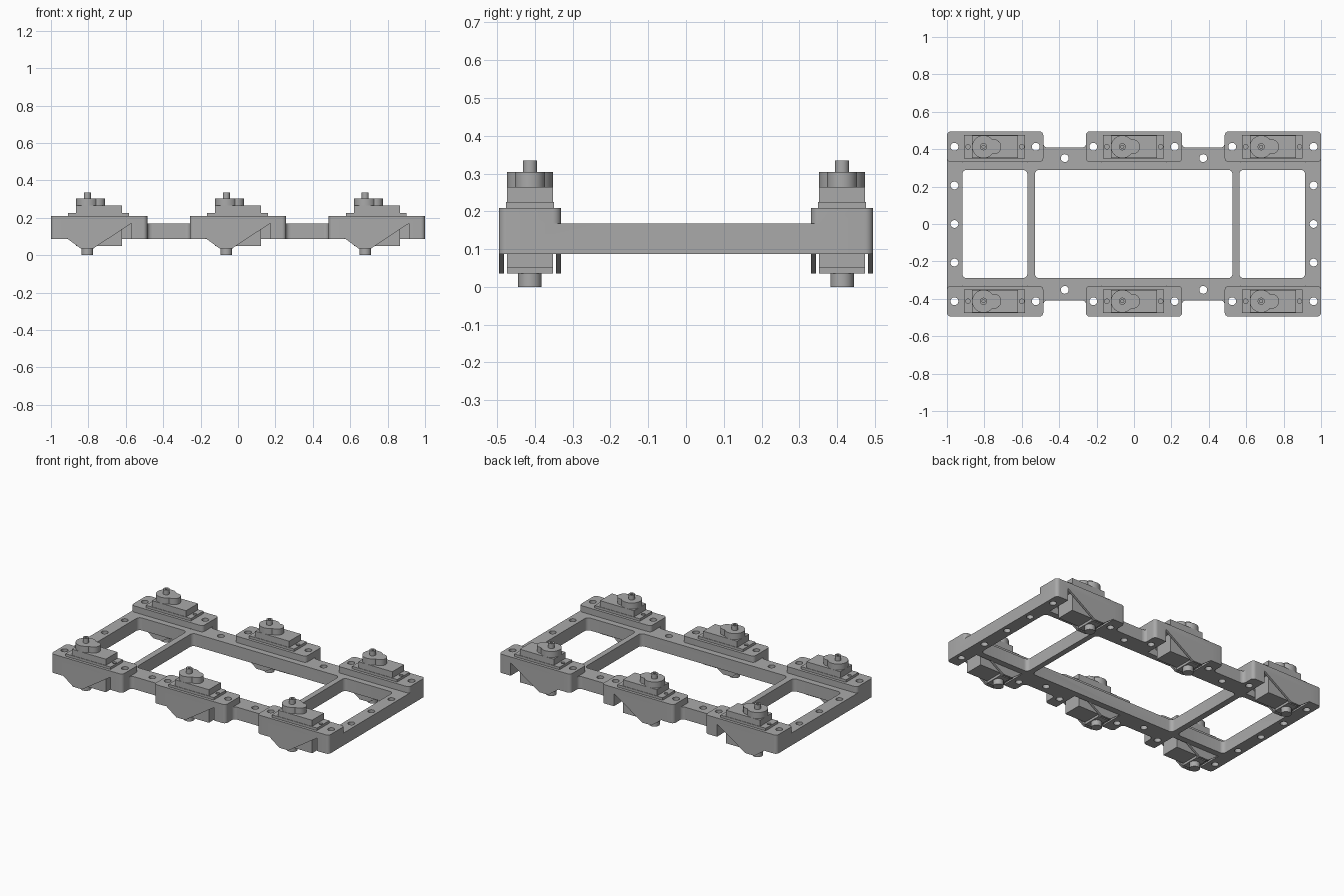
import bpy, bmesh, math

if "Cube" in bpy.data.objects:
    bpy.data.objects.remove(bpy.data.objects["Cube"])

grey = bpy.data.materials.new("mid grey")
grey.use_nodes = True
COLOUR = (0.40, 0.40, 0.40, 1)
grey.diffuse_color = COLOUR
grey.node_tree.nodes["Principled BSDF"].inputs["Base Color"].default_value = COLOUR

STATIONS = (0, 0.7425, 1.485)   # offsets of the three mounts along x
ROW = 0.413                     # y of the mount rows
SHAFT_X = -0.805                # output shaft of the first servo
BASE, RAIL, PAD = 0.087, 0.168, 0.209


def arc(cx, cy, r, start, end, n):
    return [(cx + r * math.cos(math.radians(start + (end - start) * i / n)),
             cy + r * math.sin(math.radians(start + (end - start) * i / n))) for i in range(n + 1)]


def circle(cx, cy, r, n=32):
    return arc(cx, cy, r, 0, 360, n)[:-1]


def rect(x0, x1, y0, y1, r=0):
    if not r:
        return [(x0, y0), (x1, y0), (x1, y1), (x0, y1)]
    return (arc(x1 - r, y1 - r, r, 0, 90, 6) + arc(x0 + r, y1 - r, r, 90, 180, 6)
            + arc(x0 + r, y0 + r, r, 180, 270, 6) + arc(x1 - r, y0 + r, r, 270, 360, 6))


def prism(bm, pts, lo, hi, along_y=False):
    """Extrude an outline along z, or an x-z outline along y."""
    place = (lambda a, b, h: (a, h, b)) if along_y else (lambda a, b, h: (a, b, h))
    low = [bm.verts.new(place(a, b, lo)) for a, b in pts]
    high = [bm.verts.new(place(a, b, hi)) for a, b in pts]
    faces = [bm.faces.new(low[::-1]), bm.faces.new(high)]
    for i in range(len(pts)):
        j = (i + 1) % len(pts)
        faces.append(bm.faces.new((low[i], low[j], high[j], high[i])))
    bmesh.ops.recalc_face_normals(bm, faces=faces)


def build(name, prisms):
    bm = bmesh.new()
    for p in prisms:
        prism(bm, *p)
    mesh = bpy.data.meshes.new(name)
    bm.to_mesh(mesh)
    bm.free()
    mesh.materials.append(grey)
    obj = bpy.data.objects.new(name, mesh)
    bpy.context.collection.objects.link(obj)
    return obj


def combine(obj, *steps):
    """Apply boolean steps, then drop the helpers."""
    for operation, helper in steps:
        helper.hide_render = True
        mod = obj.modifiers.new(operation, "BOOLEAN")
        mod.operation, mod.object, mod.solver = operation, helper, "EXACT"
    bpy.context.view_layer.update()
    result = bpy.data.meshes.new_from_object(obj.evaluated_get(bpy.context.evaluated_depsgraph_get()))
    obj.modifiers.clear()
    obj.data = result
    result.name = obj.name
    for _, helper in steps:
        bpy.data.objects.remove(helper)


# Frame plate with raised mounting pads
frame = build("frame", [(rect(-1, 1, -0.408, 0.408), BASE, RAIL)])
pads = build("pads", [(rect(-1 + dx, -0.485 + dx, s * ROW - 0.0825, s * ROW + 0.0825, 0.022), BASE, PAD)
                      for dx in STATIONS for s in (-1, 1)])

# Windows, bolt holes and servo pockets
windows = [(rect(x0, x1, -0.29, 0.29, 0.025), 0, 0.3)
           for x0, x1 in ((-0.918, -0.57), (-0.53, 0.527), (0.563, 0.915))]
bolts = [(s * 0.96, y) for s in (-1, 1) for y in (-0.206, 0, 0.206)]
bolts += [(s * 0.37, t * 0.352) for s in (-1, 1) for t in (-1, 1)]
bolts += [(x + dx, s * ROW) for x in (-0.96, -0.525) for dx in STATIONS for s in (-1, 1)]
holes = [(circle(x, y, 0.021, 24), 0, 0.3) for x, y in bolts]
pockets = [(rect(-0.915 + dx, -0.57 + dx, s * ROW - 0.083, s * ROW + 0.083), 0, 0.17)
           for dx in STATIONS for s in (-1, 1)]
combine(frame, ("UNION", pads), ("DIFFERENCE", build("cutters", windows + holes + pockets)))

# Concave fillets where the rails meet the pads
fillets = []
for s in (-1, 1):
    for t in (-1, 1):
        for x, away in ((0.485, -1), (0.255, 1)):
            r = 0.025
            curve = [(x + away * (r - a), 0.408 + r - b) for a, b in arc(0, 0, r, 0, 90, 6)]
            fillets.append(([(s * a, t * b) for a, b in [(x, 0.408)] + curve], BASE, RAIL))
build("rail_fillets", fillets)

# Tapered guard walls hanging either side of each pocket
PROFILE = [(-0.915, 0.17), (-0.915, 0.09), (-0.84, 0.035), (-0.775, 0.035), (-0.57, 0.17)]
walls = []
for dx in STATIONS:
    for s in (-1, 1):
        for lo, hi in ((-0.0825, -0.069), (0.069, 0.0825)):
            walls.append(([(x + dx, z) for x, z in PROFILE], s * ROW + lo, s * ROW + hi, True))
build("guard_walls", walls)

# One servo, centred on its row, then copied to every station
R = 0.061
case = build("servo_case", [(rect(-0.865, -0.62, -R, R), 0.05, 0.265),
                            (rect(-0.84, -0.77, -R, R), 0.035, 0.05)])
flange = build("servo_flange", [(rect(-0.908, -0.583, -0.064, 0.064), 0.2, 0.225)])
combine(flange, ("DIFFERENCE", build("screw_cutters", [(circle(x, 0, 0.012, 20), 0.1, 0.3)
                                                       for x in (-0.888, -0.6)])))
housing = build("gear_housing", [(circle(SHAFT_X, 0, R), 0.265, 0.304)])
combine(housing, ("UNION", build("gear_lobe", [(circle(-0.75, 0, 0.04), 0.265, 0.304)])))
shaft = build("output_shaft", [(circle(SHAFT_X, 0, 0.019), 0.304, 0.335)])
combine(shaft, ("DIFFERENCE", build("bore_cutter", [(circle(SHAFT_X, 0, 0.008, 16), 0.315, 0.4)])))
pin = build("lower_pin", [(circle(SHAFT_X, 0, 0.031), 0, 0.035)])

for part in (case, flange, housing, shaft, pin):
    for dx in STATIONS:
        for s in (-1, 1):
            copy = part if (dx, s) == (0, -1) else part.copy()
            if copy is not part:
                bpy.context.collection.objects.link(copy)
            copy.location = (dx, s * ROW, 0)

# Smooth the round sides, keep the edges crisp
bpy.ops.object.select_all(action="DESELECT")
for obj in bpy.context.collection.objects:
    if obj.type == "MESH":
        obj.select_set(True)
        bpy.context.view_layer.objects.active = obj
bpy.ops.object.shade_smooth_by_angle(angle=math.radians(30))
